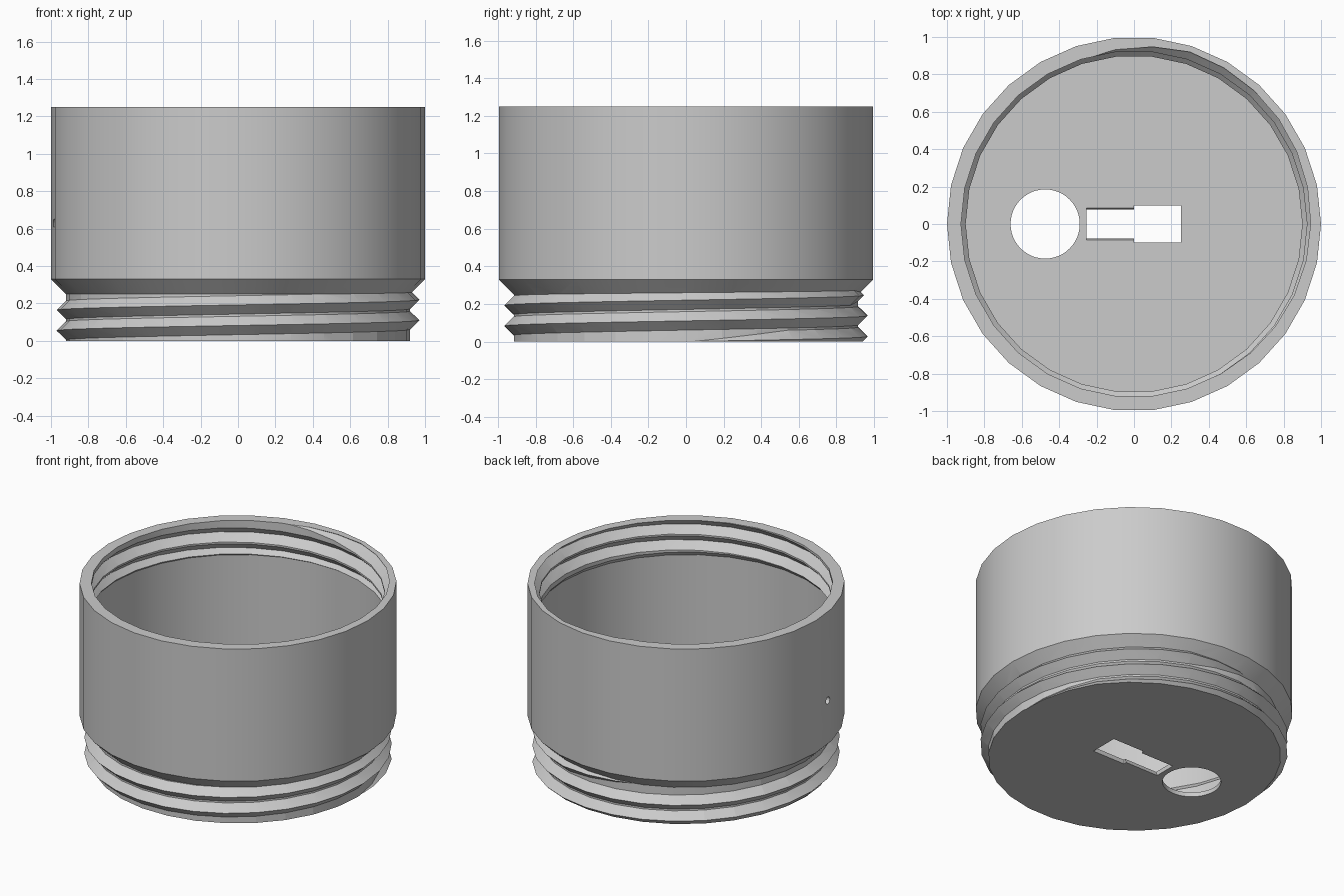
import bpy
import bmesh
from math import sin, cos, pi, radians

SIDES = 30
PITCH = 0.11

cube = bpy.data.objects.get("Cube")
if cube:
    bpy.data.objects.remove(cube, do_unlink=True)

grey = bpy.data.materials.new("plain grey")
grey.use_nodes = True
grey.diffuse_color = (0.6, 0.6, 0.6, 1)
grey.node_tree.nodes["Principled BSDF"].inputs["Base Color"].default_value = (0.6, 0.6, 0.6, 1)


def finish(name, bm):
    bmesh.ops.recalc_face_normals(bm, faces=bm.faces[:])
    mesh = bpy.data.meshes.new(name)
    bm.to_mesh(mesh)
    bm.free()
    mesh.materials.append(grey)
    obj = bpy.data.objects.new(name, mesh)
    bpy.context.collection.objects.link(obj)
    return obj


def loft(name, rings):
    """Closed solid through a list of equally long point rings."""
    bm = bmesh.new()
    loops = [[bm.verts.new(p) for p in ring] for ring in rings]
    for a, b in zip(loops, loops[1:]):
        for i in range(len(a)):
            j = (i + 1) % len(a)
            bm.faces.new((a[i], a[j], b[j], b[i]))
    bm.faces.new(loops[0])
    bm.faces.new(loops[-1])
    return finish(name, bm)


def turned(name, profile, sides=SIDES, x=0):
    """Stack of circles given as (radius, height)."""
    steps = [2 * pi * i / sides for i in range(sides)]
    return loft(name, [[(x + r * cos(a), r * sin(a), z) for a in steps]
                       for r, z in profile])


def thread(name, inner, depth, base_z):
    """Triangular screw thread that fades in and out at its ends."""
    rings = []
    last = 69
    for i in range(last + 1):
        a = 2 * pi * i / SIDES
        s = max(0.03, min(1, i / 3, (last - i) / 3))
        z = base_z + PITCH * i / SIDES
        rings.append([(r * cos(a), r * sin(a), z + dz) for r, dz in
                      ((inner, -0.054 * s), (inner + depth * s, 0), (inner, 0.054 * s))])
    obj = loft(name, rings)
    bm = bmesh.new()
    bm.from_mesh(obj.data)
    bmesh.ops.triangulate(bm, faces=bm.faces[:])
    bm.to_mesh(obj.data)
    bm.free()
    return obj


def slot(name, x0, x1, low, high):
    """Straight slot whose half width goes from low to high."""
    return loft(name, [[(x0, -w, z), (x1, -w, z), (x1, w, z), (x0, w, z)]
                       for w, z in ((low, -0.05), (high, 0.1))])


def combine(target, tool, operation):
    mod = target.modifiers.new("join", "BOOLEAN")
    mod.operation = operation
    mod.solver = "EXACT"
    mod.object = tool
    bpy.context.view_layer.objects.active = target
    bpy.ops.object.modifier_apply(modifier=mod.name)
    bpy.data.objects.remove(tool, do_unlink=True)


# Outer shell with a narrower threaded neck below
body = turned("threaded_container",
              [(0.92, 0), (0.92, 0.25), (1, 0.33), (1, 1.25)])
combine(body, thread("neck_thread", 0.915, 0.055, 0), "UNION")
combine(body, turned("base_trim", [(1.2, -0.3), (1.2, 0)]), "DIFFERENCE")

# Cavity, with a slightly thicker collar at the mouth
combine(body, turned("cavity", [(0.9, 0.03), (0.9, 0.26), (0.95, 0.31), (0.95, 1.0),
                                (0.925, 1.03), (0.925, 1.35)]), "DIFFERENCE")
combine(body, thread("mouth_thread", 0.92, 0.055, 1.0), "DIFFERENCE")

# Round hole and stepped slot in the floor
combine(body, turned("floor_hole", [(0.185, -0.1), (0.185, 0.15)], 48, -0.475), "DIFFERENCE")
combine(body, slot("narrow_slot", -0.255, 0.01, 0.06, 0.11), "DIFFERENCE")
combine(body, slot("wide_slot", 0, 0.25, 0.1, 0.1), "DIFFERENCE")

# Small hole through the side wall
pin = turned("side_hole", [(0.025, 0.85), (0.025, 1.1)], 16)
pin.rotation_euler = (0, radians(90), radians(189))
pin.location.z = 0.63
bpy.context.view_layer.update()
combine(body, pin, "DIFFERENCE")

# Smooth wall, crisp thread edges
bpy.ops.object.select_all(action="DESELECT")
body.select_set(True)
bpy.context.view_layer.objects.active = body
bpy.ops.object.shade_smooth_by_angle(angle=radians(20))
